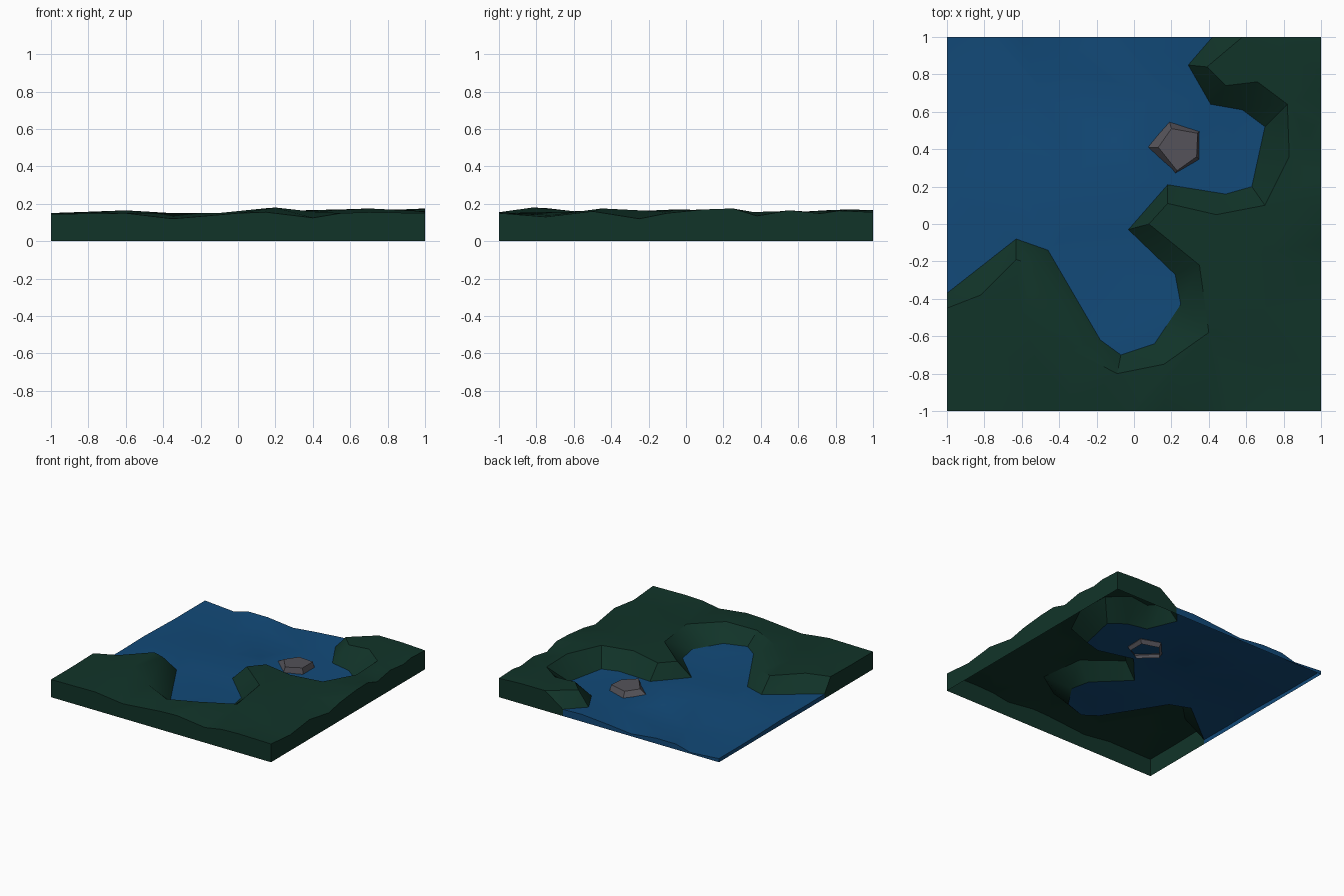
import bpy
import bmesh
from math import radians
from mathutils import Vector
from mathutils.geometry import delaunay_2d_cdt

if "Cube" in bpy.data.objects:
    bpy.data.objects.remove(bpy.data.objects["Cube"], do_unlink=True)


def make_material(name, colour):
    mat = bpy.data.materials.new(name)
    mat.use_nodes = True
    mat.diffuse_color = (*colour, 1)
    mat.node_tree.nodes["Principled BSDF"].inputs["Base Color"].default_value = (*colour, 1)
    return mat


grass = make_material("dark green grass", (0.0056, 0.034, 0.022))
blue = make_material("deep blue water", (0.006, 0.068, 0.19))
stone = make_material("grey stone", (0.088, 0.084, 0.098))

# Waterline and the top rim of the bank, from the back edge round to the right edge
shore = [(.42, 1), (.29, .85), (.41, .64), (.58, .61), (.7, .52), (.63, .2),
         (.49, .16), (.18, .21), (-.03, -.03), (.22, -.27), (.25, -.43),
         (.11, -.64), (-.07, -.7), (-.18, -.62), (-.46, -.14), (-.63, -.08), (-1, -.37)]
rim = [(.58, 1), (.39, .84), (.49, .74), (.66, .76), (.82, .64), (.83, .36),
       (.7, .1), (.44, .05), (.18, .11), (.08, 0), (.35, -.22), (.4, -.58),
       (.16, -.75), (-.09, -.8), (-.34, -.67), (-.53, -.22), (-.63, -.19),
       (-.82, -.38), (-1, -.45)]

# Height points on the land: front edge, side edge, then the rest
front_profile = [(-1, .145), (-.6, .15), (-.35, .12), (0, .15), (.15, .155),
                 (.4, .125), (.55, .15), (.7, .155), (1, .15)]
side_profile = [(-.75, .13), (-.5, .16), (-.25, .12), (-.1, .15), (.1, .17), (.25, .175),
                (.38, .135), (.55, .165), (.72, .148), (.82, .163), (1, .155)]
land_points = [(x, -1, z) for x, z in front_profile] + [(1, y, z) for y, z in side_profile]
land_points += [(.8, 1, .165), (-1, -.7, .145), (.2, -.82, .18), (.7, -.45, .175),
                (.75, -.15, .16), (.75, -.72, .14), (.55, -.05, .17), (-.6, -.5, .165),
                (-.5, -.8, .15), (-.8, -.65, .155), (.92, .5, .16), (.75, .88, .17)]

# Height points on the water: back edge, right edge, then the swells
back_profile = [(-1, .03), (-.74, .01), (-.61, .045), (-.43, .045), (-.2, .02),
                (0, .04), (.25, .06)]
water_points = [(x, 1, z) for x, z in back_profile]
water_points += [(-1, .6, .03), (-1, .2, .04), (-1, -.1, .035), (-.6, .15, .055),
                 (-.3, .28, .06), (0, .28, .055), (-.5, .7, .02), (-.4, .85, .035),
                 (.1, .7, .03), (.5, .4, .02), (.03, -.3, .04), (0, -.52, .055),
                 (-.6, .45, .02), (-.1, .45, .02), (-.35, -.05, .04)]


def height(x, y, controls):
    """Blend nearby control heights by distance."""
    total = weight = 0
    for cx, cy, cz in controls:
        w = 1 / ((x - cx) ** 2 + (y - cy) ** 2 + 0.0001) ** 1.5
        total += w * cz
        weight += w
    return total / weight


def inside(x, y, polygon):
    """Even-odd test of a point against a closed outline."""
    result = False
    for (ax, ay), (bx, by) in zip(polygon, polygon[1:] + polygon[:1]):
        if (ay > y) != (by > y) and x < ax + (y - ay) * (bx - ax) / (by - ay):
            result = not result
    return result


def finish(name, bm, mat, smooth):
    mesh = bpy.data.meshes.new(name)
    bm.to_mesh(mesh)
    bm.free()
    mesh.materials.append(mat)
    obj = bpy.data.objects.new(name, mesh)
    bpy.context.collection.objects.link(obj)
    if smooth:
        bpy.ops.object.select_all(action='DESELECT')
        obj.select_set(True)
        bpy.context.view_layer.objects.active = obj
        bpy.ops.object.shade_smooth_by_angle(angle=radians(30))
    return obj


# One triangulation shared by the land and the water
points = [(x, y, height(x, y, water_points)) for x, y in shore]
points += [(x, y, height(x, y, land_points)) for x, y in rim]
points += land_points + water_points
n = len(shore)
chains = [(i, i + 1) for i in range(n - 1)]
chains += [(n + i, n + i + 1) for i in range(len(rim) - 1)]
flat, _, triangles, origins, _, _ = delaunay_2d_cdt(
    [Vector((x, y)) for x, y, z in points], chains, [], 0, 0.00001)
surface = []
for co, source in zip(flat, origins):
    z = points[source[0]][2] if source else height(co.x, co.y, land_points)
    surface.append(Vector((co.x, co.y, z)))
lake_outline = shore + [(-1, 1)]


def on_side(a, b):
    """True if both points lie on the same side of the square tile."""
    return any(abs(a[k]) > 0.999 and abs(a[k] - b[k]) < 0.001 for k in (0, 1))


def build_sheet(name, mat, is_water):
    bm = bmesh.new()
    verts = [bm.verts.new(co) for co in surface]
    for tri in triangles:
        centre = sum((flat[i] for i in tri), Vector((0, 0))) / 3
        if inside(centre.x, centre.y, lake_outline) == is_water:
            bm.faces.new([verts[i] for i in tri])
    bmesh.ops.delete(bm, geom=[v for v in bm.verts if not v.link_faces], context='VERTS')
    # Skirt from the outer edges down to the ground
    rims = [e.link_loops[0] for e in bm.edges
            if e.is_boundary and on_side(e.verts[0].co, e.verts[1].co)]
    pairs = [(loop.vert, loop.link_loop_next.vert) for loop in rims]
    feet = {}
    for v in {v for pair in pairs for v in pair}:
        feet[v] = bm.verts.new((v.co.x, v.co.y, 0))
    for a, b in pairs:
        bm.faces.new((b, a, feet[a], feet[b]))
    finish(name, bm, mat, True)


build_sheet("grassy_land", grass, False)
build_sheet("water_surface", blue, True)

# Faceted rock, open underneath
top = [(.13, .41, .075), (.2, .51, .075), (.34, .485, .082), (.335, .36, .078), (.23, .285, .085)]
waist = [(.07, .41, .04), (.19, .545, .035), (.35, .495, .03), (.35, .345, .025), (.22, .27, .035)]
foot = [(.22 + (x - .22) * .85, .41 + (y - .41) * .85, 0) for x, y, z in waist]
bm = bmesh.new()
rings = [[bm.verts.new(p) for p in ring] for ring in (top, waist, foot)]
bm.faces.new(rings[0])
for upper, lower in zip(rings, rings[1:]):
    for i in range(5):
        j = (i + 1) % 5
        bm.faces.new((upper[j], upper[i], lower[i], lower[j]))
bmesh.ops.recalc_face_normals(bm, faces=bm.faces)
if max(bm.faces, key=lambda f: f.calc_center_median().z).normal.z < 0:
    bmesh.ops.reverse_faces(bm, faces=bm.faces)
finish("rock", bm, stone, False)
